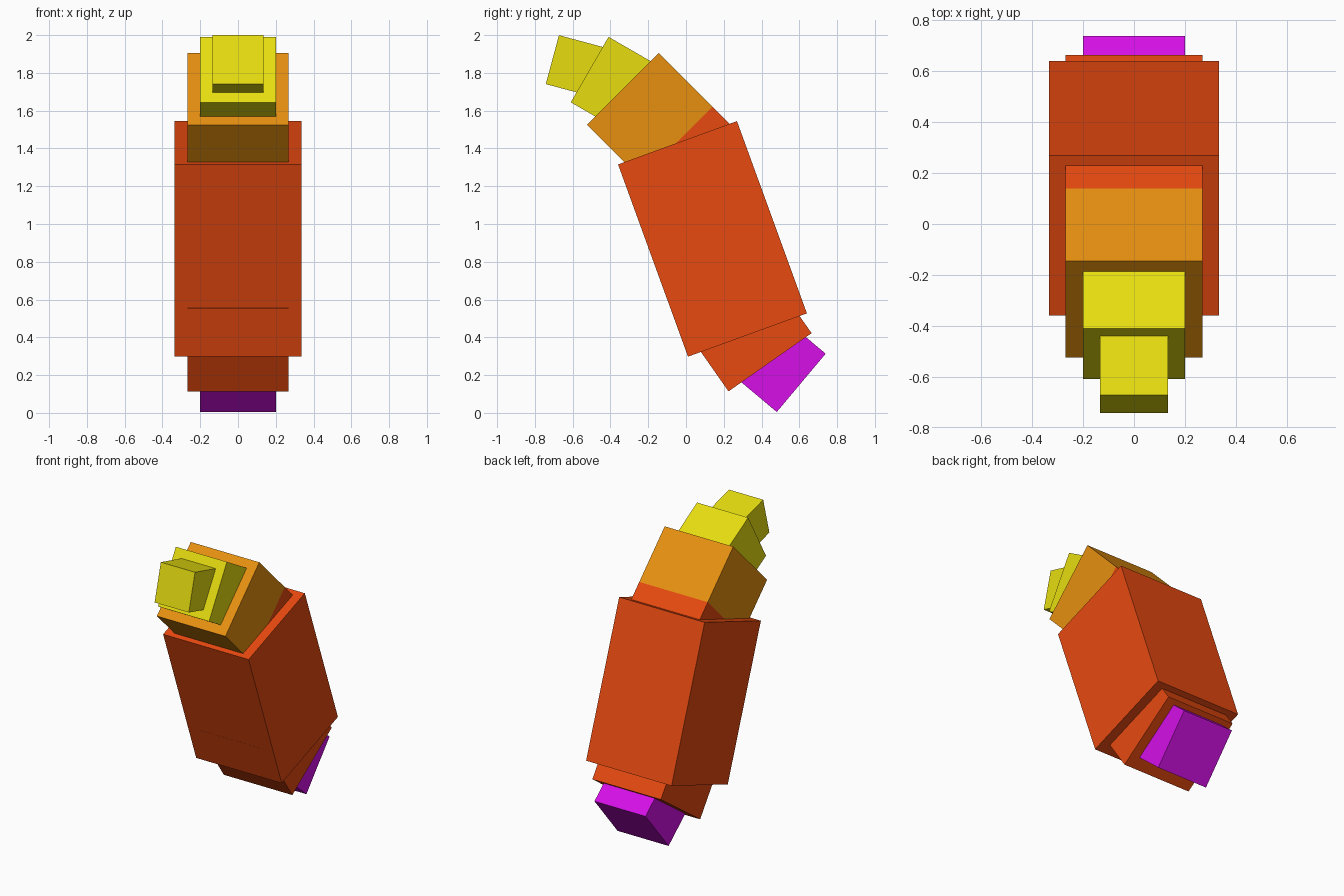
import bpy
import math
from mathutils import Vector

if "Cube" in bpy.data.objects:
    bpy.data.objects.remove(bpy.data.objects["Cube"])


def material(name, rgb):
    m = bpy.data.materials.new(name)
    m.diffuse_color = (*rgb, 1.0)
    m.use_nodes = True
    m.node_tree.nodes["Principled BSDF"].inputs["Base Color"].default_value = m.diffuse_color
    return m


red = material("red", (0.80, 0.067, 0.005))
orange = material("orange", (0.80, 0.28, 0.005))
yellow = material("yellow", (0.80, 0.73, 0.005))
purple = material("purple", (0.67, 0.005, 0.80))


def block(name, mat, end, angle, width, depth, length, side):
    """Block whose outer end face is centred on end (y, z) and tilted by angle
    about x; side is +1 to grow up from that face, -1 to grow down."""
    a = math.radians(angle)
    inward = Vector((0, -math.sin(a), math.cos(a))) * side
    centre = Vector((0, *end)) + inward * length / 2
    bpy.ops.mesh.primitive_cube_add(size=1, location=centre, rotation=(a, 0, 0))
    ob = bpy.context.object
    ob.name = name
    ob.scale = (width, depth, length)
    ob.data.materials.append(mat)
    return ob


# Middle body segment
block("body", red, (-0.045, 1.43), 20, 0.67, 0.67, 1.083, -1)

# Bent neck: orange outer part, red inner part that runs into the body
NECK = 0.403
block("neck", orange, (-0.335, 1.715), 45, 0.537, 0.537, NECK, -1)
s = math.sqrt(0.5) * NECK
block("neck_base", red, (-0.335 + s, 1.715 - s), 45, 0.537, 0.537, 0.16, -1)

# Upper end: two shrinking segments that keep bending forward
block("head", yellow, (-0.51, 1.8175), 60, 0.40, 0.40, 0.40, -1)
block("head_tip", yellow, (-0.7075, 1.87), 75, 0.268, 0.268, 0.268, -1)

# Lower end: two shrinking segments that bend backward
block("tail_base", red, (0.445, 0.268), 35, 0.537, 0.537, 0.537, 1)
block("tail_tip", purple, (0.61, 0.159), 50, 0.40, 0.403, 0.40, 1)
